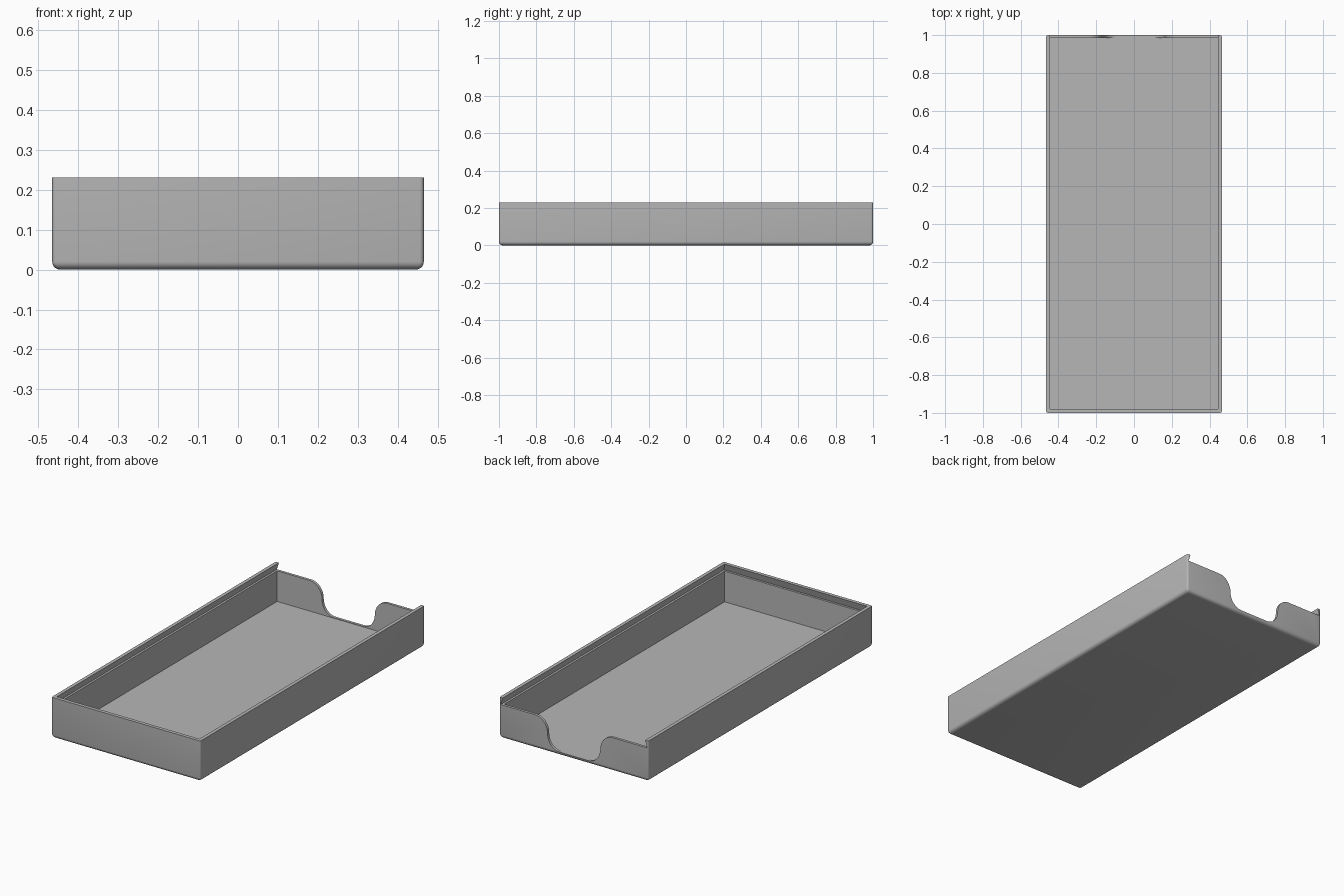
import bpy
import bmesh
import math

if "Cube" in bpy.data.objects:
    bpy.data.objects.remove(bpy.data.objects["Cube"], do_unlink=True)

HALF_X, HALF_Y, HEIGHT = 0.465, 1.0, 0.23
INNER_X, FRONT_IN, BACK_IN = 0.445, -0.98, 0.985
FLOOR, LEDGE = 0.017, 0.19

grey = bpy.data.materials.new("plain grey")
grey.use_nodes = True
colour = (0.47, 0.47, 0.47, 1)
grey.diffuse_color = colour
grey.node_tree.nodes["Principled BSDF"].inputs["Base Color"].default_value = colour


def loft(name, rings):
    """Closed solid through a stack of matching point rings."""
    bm = bmesh.new()
    loops = [[bm.verts.new(p) for p in ring] for ring in rings]
    n = len(loops[0])
    for a, b in zip(loops, loops[1:]):
        for i in range(n):
            j = (i + 1) % n
            bm.faces.new((a[i], a[j], b[j], b[i]))
    bm.faces.new(loops[0][::-1])
    bm.faces.new(loops[-1])
    bmesh.ops.recalc_face_normals(bm, faces=bm.faces)
    mesh = bpy.data.meshes.new(name)
    bm.to_mesh(mesh)
    bm.free()
    mesh.materials.append(grey)
    obj = bpy.data.objects.new(name, mesh)
    bpy.context.collection.objects.link(obj)
    return obj


def rect(x, y0, y1, z):
    return [(-x, y0, z), (x, y0, z), (x, y1, z), (-x, y1, z)]


def rounded_rect(x, y, z, r, steps=4):
    pts = []
    for q, (sx, sy) in enumerate([(1, 1), (-1, 1), (-1, -1), (1, -1)]):
        for i in range(steps + 1):
            a = math.pi / 2 * (q + i / steps)
            pts.append((sx * (x - r) + r * math.cos(a), sy * (y - r) + r * math.sin(a), z))
    return pts


# Outer shell with a rounded bottom edge
R = 0.02
rings = []
for i in range(6):
    a = math.pi / 2 * i / 5
    inset = R * (1 - math.sin(a))
    rings.append(rounded_rect(HALF_X - inset, HALF_Y - inset, R * (1 - math.cos(a)), 0.01))
rings.append(rounded_rect(HALF_X, HALF_Y, HEIGHT, 0.01))
tray = loft("tray", rings)

# Main cavity
cavity = loft("cavity_cutter", [rect(INNER_X, FRONT_IN, BACK_IN, z) for z in (FLOOR, LEDGE + 0.01)])

# Dovetail lid groove, open at the back
groove_rings = []
for z in (LEDGE, HEIGHT + 0.02):
    under = 0.012 * (HEIGHT - z) / (HEIGHT - LEDGE)
    groove_rings.append(rect(INNER_X + under, FRONT_IN - under, 1.1, z))
groove = loft("groove_cutter", groove_rings)

# Finger notch in the back wall: S-curved sides, convex above and concave below
bottom, rx = 0.02, 0.075
rz = (LEDGE - bottom) / 2
mid_z = bottom + rz
side = []
for i in range(9):
    a = math.pi / 2 * i / 8
    side.append((0.09 + rx * math.sin(a), mid_z - rz * math.cos(a)))
for i in range(1, 9):
    a = math.pi / 2 * i / 8
    side.append((0.09 + rx * (2 - math.cos(a)), mid_z + rz * math.sin(a)))
side.append((0.09 + 2 * rx, LEDGE + 0.02))
outline = side + [(-x, z) for x, z in reversed(side)]
notch = loft("notch_cutter", [[(x, y, z) for x, z in outline] for y in (0.95, 1.05)])

# Cut the shell, then drop the cutters
cutters = [cavity, groove, notch]
for cutter in cutters:
    cutter.hide_render = True
    mod = tray.modifiers.new(cutter.name, "BOOLEAN")
    mod.operation = "DIFFERENCE"
    mod.solver = "EXACT"
    mod.object = cutter
bpy.context.view_layer.update()
depsgraph = bpy.context.evaluated_depsgraph_get()
result = bpy.data.meshes.new_from_object(tray.evaluated_get(depsgraph))
tray.modifiers.clear()
tray.data = result
for cutter in cutters:
    bpy.data.objects.remove(cutter, do_unlink=True)

bpy.ops.object.select_all(action="DESELECT")
tray.select_set(True)
bpy.context.view_layer.objects.active = tray
bpy.ops.object.shade_smooth_by_angle(angle=math.radians(30))
